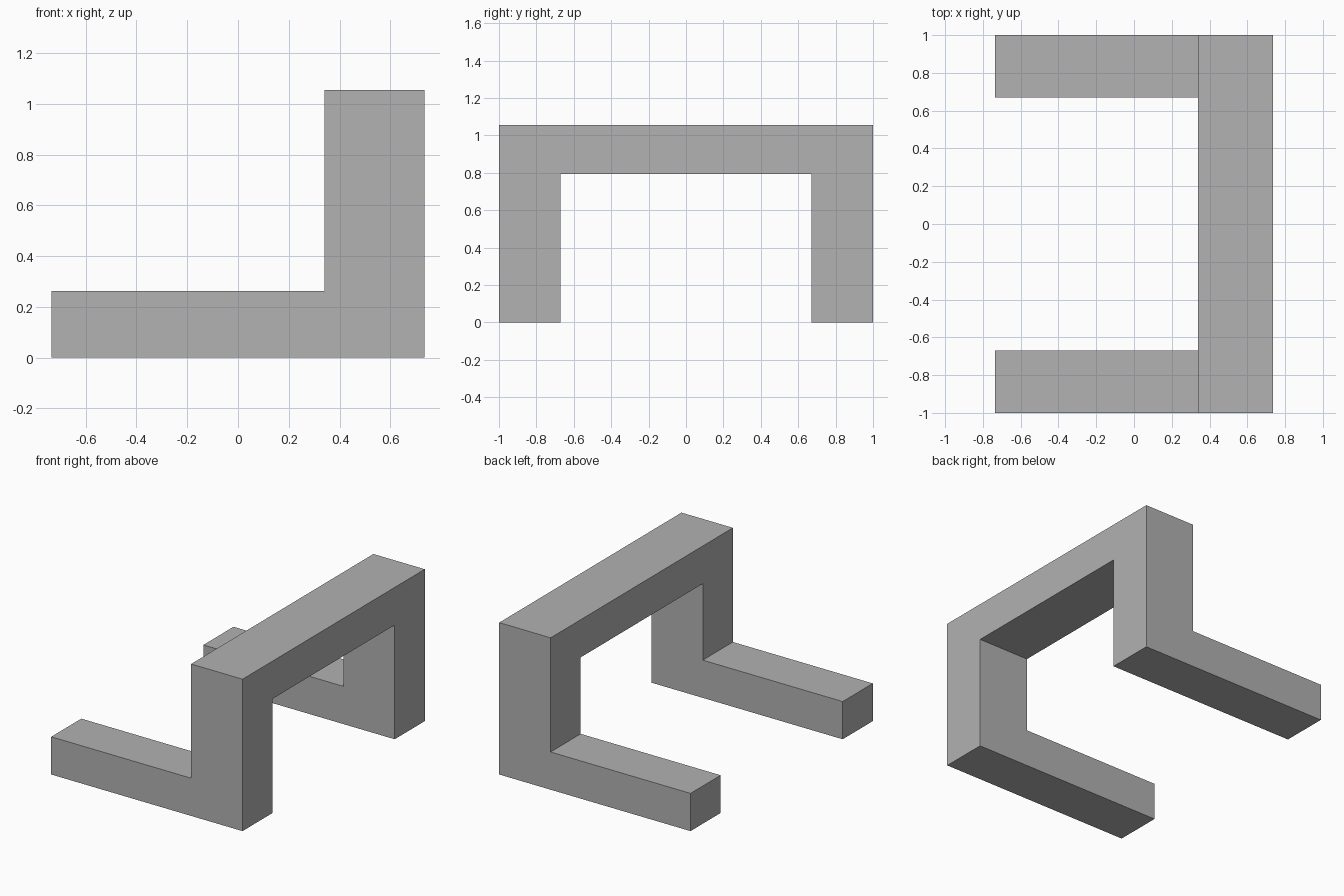
import bpy
import bmesh
from mathutils import Vector

cube = bpy.data.objects.get("Cube")
if cube:
    bpy.data.objects.remove(cube, do_unlink=True)

# Overall sizes
HALF_X, HALF_Y, HEIGHT = 0.735, 1.0, 1.055
POST_X = 0.34        # outer face of the uprights on the foot side
FOOT_HEIGHT = 0.262
OPENING_Y = 0.67     # half width of the opening
BEAM_Z = 0.793       # underside of the top beam


def make_material(name, color):
    mat = bpy.data.materials.new(name)
    mat.use_nodes = True
    mat.diffuse_color = color
    mat.node_tree.nodes["Principled BSDF"].inputs["Base Color"].default_value = color
    return mat


def make_prism(name, profile, half_width):
    """Extrude an (x, z) profile along y, centred on y = 0."""
    bm = bmesh.new()
    face = bm.faces.new([bm.verts.new((x, -half_width, z)) for x, z in profile])
    ext = bmesh.ops.extrude_face_region(bm, geom=[face])
    verts = [g for g in ext["geom"] if isinstance(g, bmesh.types.BMVert)]
    bmesh.ops.translate(bm, verts=verts, vec=Vector((0, 2 * half_width, 0)))
    bmesh.ops.recalc_face_normals(bm, faces=bm.faces)
    mesh = bpy.data.meshes.new(name)
    bm.to_mesh(mesh)
    bm.free()
    obj = bpy.data.objects.new(name, mesh)
    bpy.context.collection.objects.link(obj)
    return obj


# L-shaped body: long feet and uprights in one profile
frame = make_prism("support_frame", [
    (-HALF_X, 0), (HALF_X, 0), (HALF_X, HEIGHT),
    (POST_X, HEIGHT), (POST_X, FOOT_HEIGHT), (-HALF_X, FOOT_HEIGHT),
], HALF_Y)
frame.data.materials.append(make_material("plain grey", (0.445, 0.445, 0.445, 1)))

# Opening between the two legs, below the beam
cutter = make_prism("opening_cutter", [
    (-1, -1), (1, -1), (1, BEAM_Z), (-1, BEAM_Z),
], OPENING_Y)
cutter.hide_render = True

cut = frame.modifiers.new("opening", 'BOOLEAN')
cut.operation = 'DIFFERENCE'
cut.solver = 'EXACT'
cut.object = cutter
bpy.context.view_layer.objects.active = frame
frame.select_set(True)
bpy.ops.object.modifier_apply(modifier=cut.name)
bpy.data.objects.remove(cutter, do_unlink=True)
